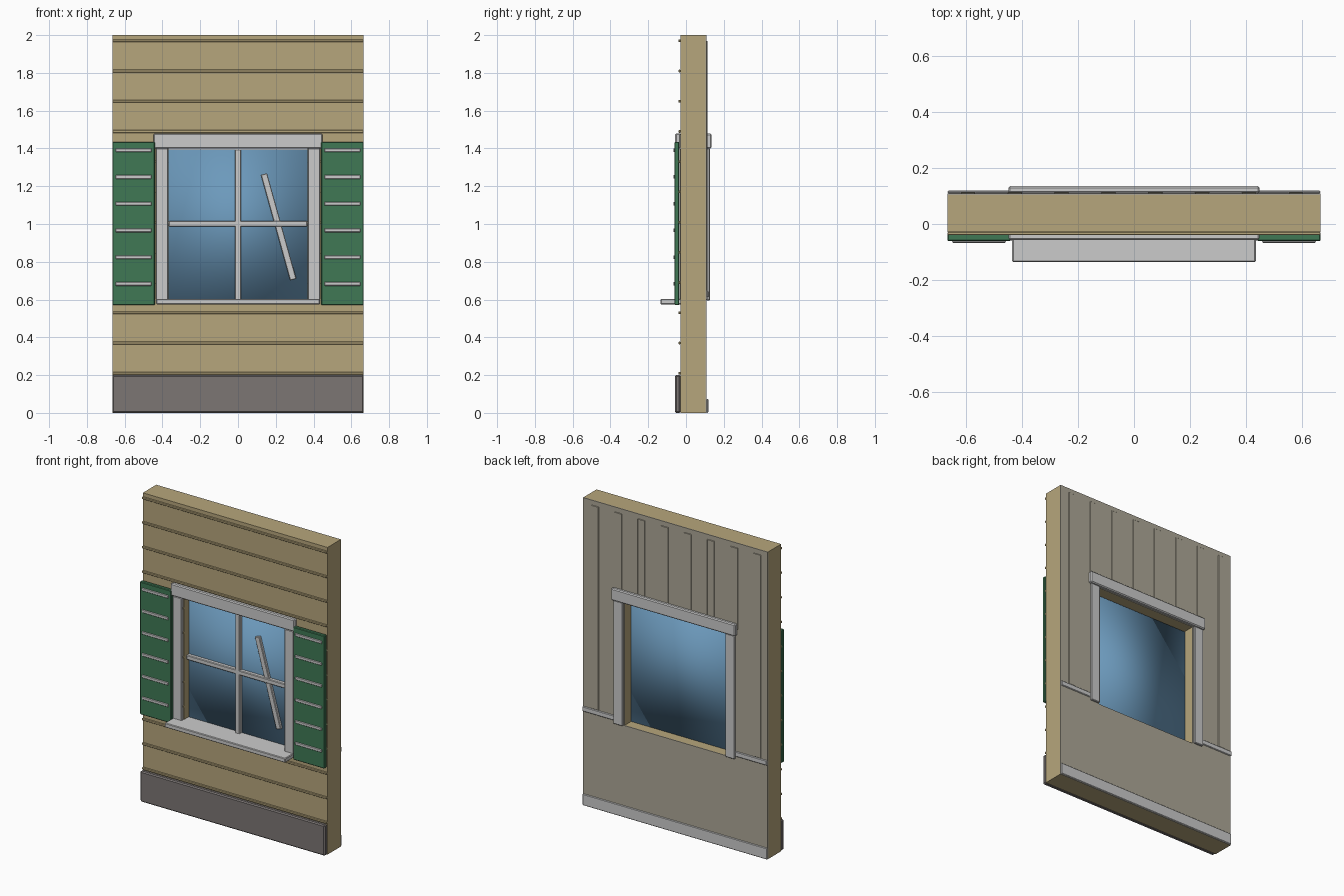
import bpy, math

if "Cube" in bpy.data.objects:
    bpy.data.objects.remove(bpy.data.objects["Cube"])


def material(name, rgb):
    m = bpy.data.materials.new(name)
    m.diffuse_color = (*rgb, 1)
    m.use_nodes = True
    m.node_tree.nodes["Principled BSDF"].inputs["Base Color"].default_value = m.diffuse_color
    return m


TAN = material("tan siding", (0.47, 0.38, 0.20))
STONE = material("plinth stone", (0.20, 0.18, 0.175))
PLASTER = material("plaster", (0.42, 0.39, 0.31))
GREEN = material("shutter green", (0.05, 0.19, 0.09))
GLASS = material("glass blue", (0.15, 0.32, 0.50))
TRIM = material("trim", (0.56, 0.56, 0.55))


def box(name, x, y, z, mat, bevel=0.0, tilt=0.0):
    """Box from (min, max) ranges, optionally bevelled and turned about y."""
    bpy.ops.mesh.primitive_cube_add(
        size=1, location=[(r[0] + r[1]) / 2 for r in (x, y, z)])
    o = bpy.context.object
    o.name = name
    o.scale = [r[1] - r[0] for r in (x, y, z)]
    bpy.ops.object.transform_apply(location=False, rotation=False, scale=True)
    o.rotation_euler.y = tilt
    o.data.materials.append(mat)
    if bevel:
        b = o.modifiers.new("bevel", 'BEVEL')
        b.width = bevel
        b.segments = 1
    return o


def pair(name, x, y, z, mat, bevel=0.0):
    """The same box on the right and left sides."""
    box(name + "_right", x, y, z, mat, bevel)
    box(name + "_left", (-x[1], -x[0]), y, z, mat, bevel)


W, OPEN, BOTTOM, TOP = 0.665, 0.367, 0.595, 1.40
FRONT, BACK, LINED = -0.029, 0.103, 0.109

# wall core and inner lining, each in four pieces around the opening
for name, y, mat in (("wall", (FRONT, BACK), TAN),
                     ("lining", (BACK, LINED), PLASTER)):
    pair(name + "_side", (OPEN, W), y, (0, 2), mat)
    box(name + "_below", (-OPEN, OPEN), y, (0, BOTTOM), mat)
    box(name + "_above", (-OPEN, OPEN), y, (TOP, 2), mat)

# horizontal siding strips, broken at the window
for i in range(12):
    z = 0.21 + 0.16 * i
    zr, yr = (z - 0.007, z + 0.007), (-0.039, FRONT)
    if BOTTOM < z < TOP:
        pair(f"siding_strip_{i}", (OPEN, W), yr, zr, TAN, 0.002)
    else:
        box(f"siding_strip_{i}", (-W, W), yr, zr, TAN, 0.002)

# plinth outside, baseboard and chair rail inside
box("plinth", (-W, W), (-0.058, FRONT), (0, 0.2), STONE, 0.007)
box("baseboard", (-W, W), (LINED, 0.118), (0, 0.075), TRIM, 0.004)
pair("chair_rail", (0.435, W), (LINED, 0.119), (0.612, 0.645), TRIM, 0.004)

# vertical battens inside, short ones above the window
for i in range(8):
    x = -0.592 + 0.167 * i
    low = 0.645 if abs(x) > 0.45 else 1.44
    box(f"batten_{i}", (x - 0.027, x + 0.027), (LINED, 0.114),
        (low, 1.97), PLASTER, 0.003)

# front casing, header and sill
pair("front_casing", (0.37, 0.435), (-0.052, FRONT), (0.6, TOP), TRIM, 0.004)
box("front_header", (-0.447, 0.447), (-0.057, FRONT), (TOP, 1.48), TRIM, 0.006)
box("sill", (-0.434, 0.434), (-0.135, 0.02), (0.575, 0.604), TRIM, 0.004)

# back casing and header
pair("back_casing", (0.37, 0.437), (LINED, 0.126), (0.595, TOP), TRIM, 0.004)
box("back_header", (-0.447, 0.447), (LINED, 0.135), (TOP, 1.478), TRIM, 0.006)

# glass, glazing bars and the leaning slat
glass = box("glass", (-OPEN, OPEN), (0.018, 0.04), (0.595, 1.395), GLASS)
glass.data.shade_smooth()
box("glazing_bar_upright", (-0.016, 0.016), (-0.008, 0.02), (0.6, 1.395), TRIM, 0.004)
box("glazing_bar_cross", (-OPEN, OPEN), (-0.008, 0.02), (0.986, 1.016), TRIM, 0.004)
box("leaning_slat", (0.198, 0.232), (-0.002, 0.019), (0.695, 1.275), TRIM,
    0.003, tilt=math.radians(-15.5))

# shutters with raised slats
pair("shutter", (0.44, W), (-0.061, -0.036), (0.57, 1.435), GREEN, 0.004)
for i in range(6):
    z = 0.683 + 0.1415 * i
    pair(f"shutter_slat_{i}", (0.457, 0.648), (-0.067, -0.06),
         (z - 0.01, z + 0.01), TRIM, 0.003)
